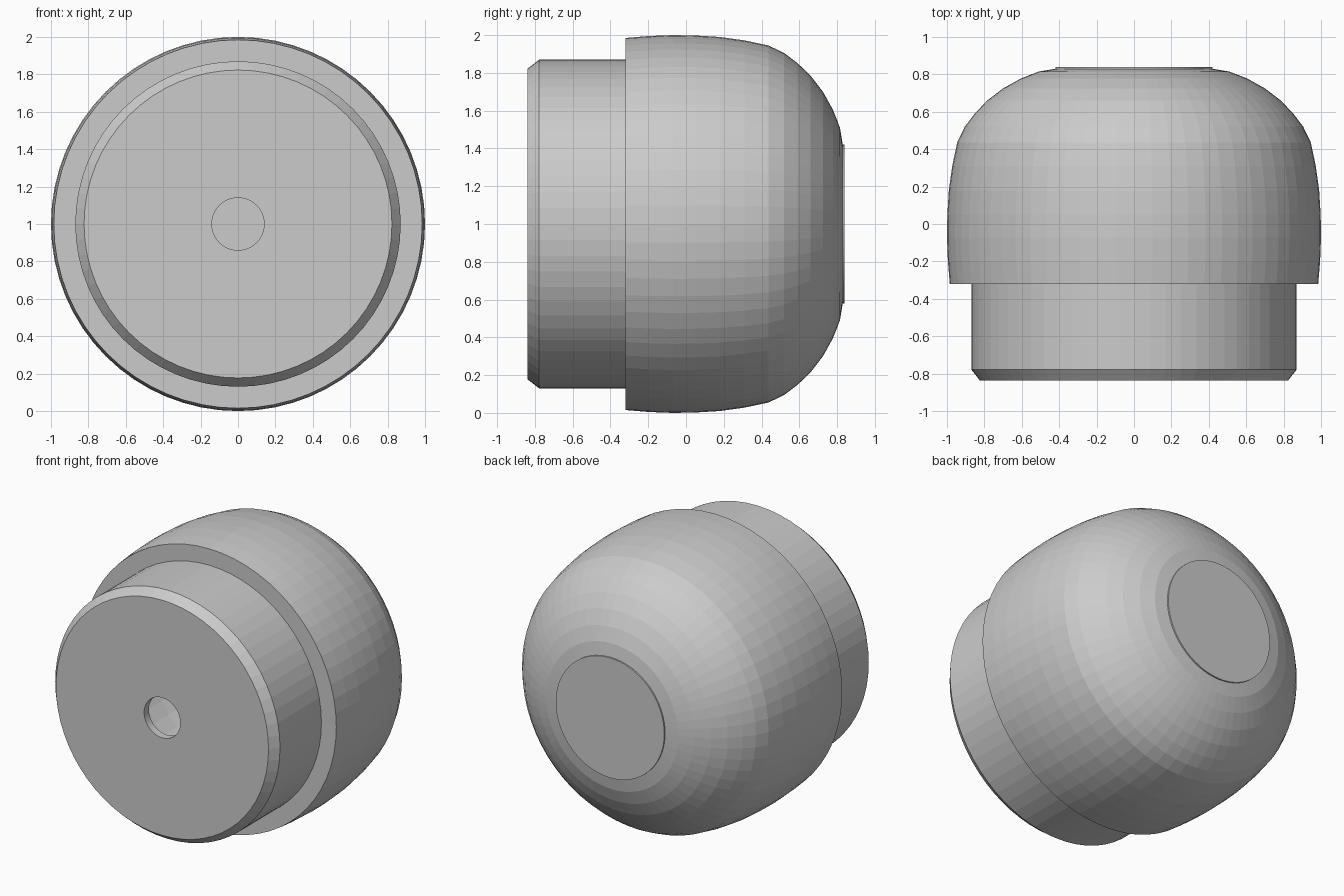
import bpy, bmesh, math

if "Cube" in bpy.data.objects:
    bpy.data.objects.remove(bpy.data.objects["Cube"])

SIDES = 64
AXIS_Z = 1.0


def revolve(name, profile, cap_end=False):
    """Spin a (radius, y) profile around the y axis at z = 1."""
    bm = bmesh.new()
    rings = []
    for r, y in profile:
        rings.append([bm.verts.new((r * math.sin(2 * math.pi * i / SIDES), y,
                                    AXIS_Z + r * math.cos(2 * math.pi * i / SIDES)))
                      for i in range(SIDES)])
    for a, b in zip(rings, rings[1:]):
        for i in range(SIDES):
            j = (i + 1) % SIDES
            bm.faces.new((a[i], a[j], b[j], b[i]))
    if cap_end:
        bm.faces.new(rings[-1])
    bmesh.ops.recalc_face_normals(bm, faces=bm.faces)
    me = bpy.data.meshes.new(name)
    bm.to_mesh(me)
    bm.free()
    ob = bpy.data.objects.new(name, me)
    bpy.context.collection.objects.link(ob)
    return ob


# hole wall, front disc, chamfer, neck and step
base = [(0.14, -0.785), (0.14, -0.838), (0.823, -0.838), (0.87, -0.778),
        (0.87, -0.32), (0.985, -0.32)]
# gently bulging barrel
barrel = [(0.995, -0.2), (1.0, -0.07), (0.998, 0.05), (0.99, 0.18),
          (0.972, 0.31), (0.945, 0.437)]
# rounded back ending in a flat circle
dome = [(0.905, 0.52), (0.852, 0.59), (0.785, 0.66), (0.7, 0.725),
        (0.605, 0.778), (0.51, 0.815), (0.42, 0.83), (0.42, 0.84)]

revolve("rounded_knob", base + barrel + dome, cap_end=True)
